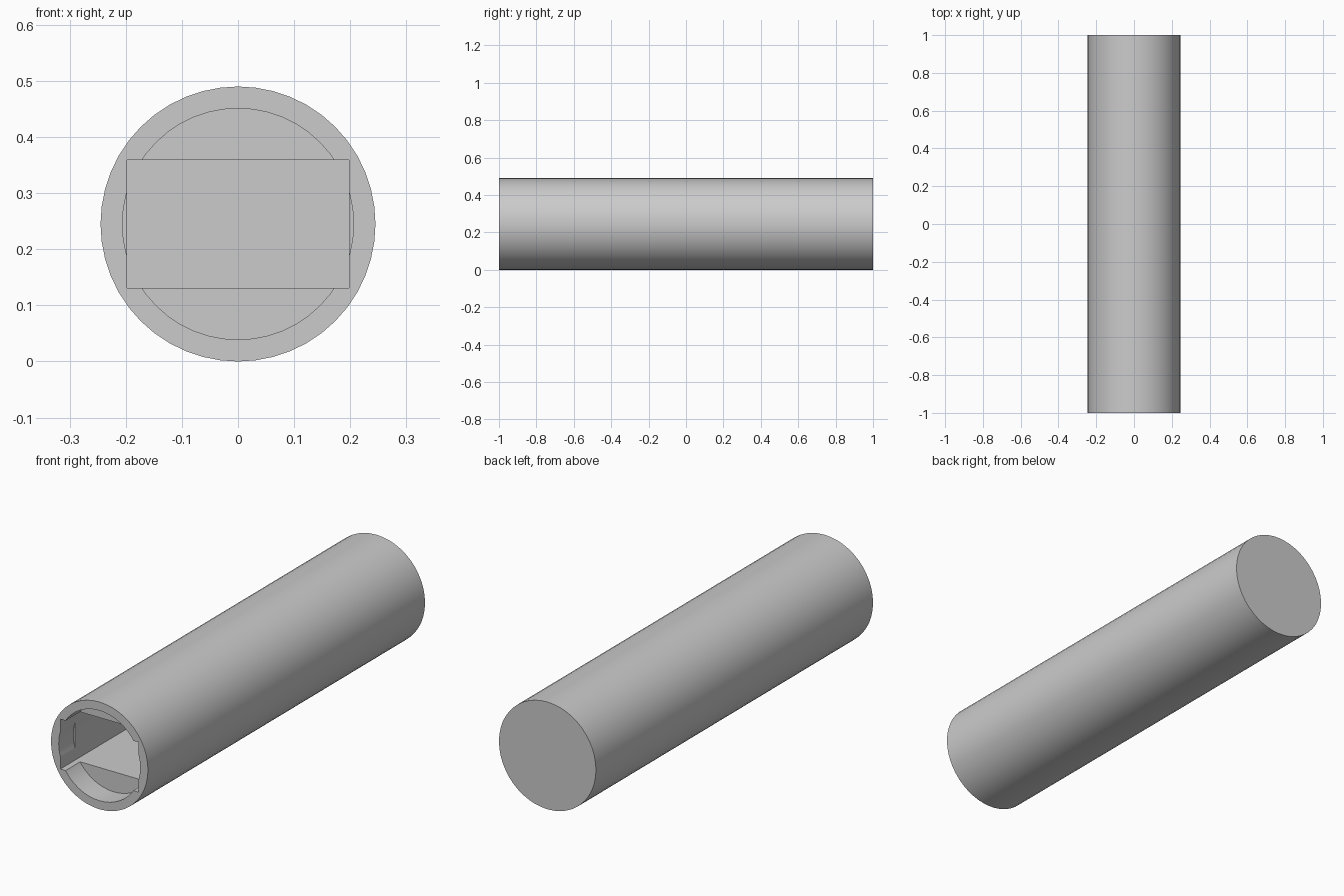
import bpy
import math

R, MID, BORE = 0.245, 0.245, 0.206
BORE_DEPTH, POCKET_DEPTH = 0.105, 1.8

old = bpy.data.objects.get("Cube")
if old:
    bpy.data.objects.remove(old, do_unlink=True)

grey = bpy.data.materials.new("plain grey")
grey.use_nodes = True
colour = (0.6, 0.6, 0.6, 1)
grey.diffuse_color = colour
grey.node_tree.nodes["Principled BSDF"].inputs["Base Color"].default_value = colour


def rod(name, radius, y0, y1):
    """Cylinder lying along y."""
    bpy.ops.mesh.primitive_cylinder_add(
        vertices=48, radius=radius, depth=y1 - y0,
        location=(0, (y0 + y1) / 2, MID), rotation=(math.pi / 2, 0, 0))
    obj = bpy.context.object
    obj.name = name
    obj.data.materials.append(grey)
    return obj


def block(name, width, height, y0, y1):
    """Box lying along y."""
    bpy.ops.mesh.primitive_cube_add(size=1, location=(0, (y0 + y1) / 2, MID))
    obj = bpy.context.object
    obj.name = name
    obj.scale = (width, y1 - y0, height)
    bpy.ops.object.transform_apply(location=False, rotation=False, scale=True)
    obj.data.materials.append(grey)
    return obj


# Solid handle body, with a shallow round bore and a deep rectangular pocket
body = rod("tube_body", R, -1, 1)
cutters = [rod("bore_cutter", BORE, -1.1, -1 + BORE_DEPTH),
           block("pocket_cutter", 0.395, 0.228, -1.2, -1 + POCKET_DEPTH)]

bpy.ops.object.select_all(action="DESELECT")
body.select_set(True)
bpy.context.view_layer.objects.active = body
for cutter in cutters:
    cutter.hide_render = True
    mod = body.modifiers.new(cutter.name, "BOOLEAN")
    mod.operation = "DIFFERENCE"
    mod.solver = "EXACT"
    mod.object = cutter
    bpy.ops.object.modifier_apply(modifier=mod.name)
    bpy.data.objects.remove(cutter, do_unlink=True)

# Round sides smooth, rims and pocket edges sharp
bpy.ops.object.shade_smooth_by_angle(angle=math.radians(30))
